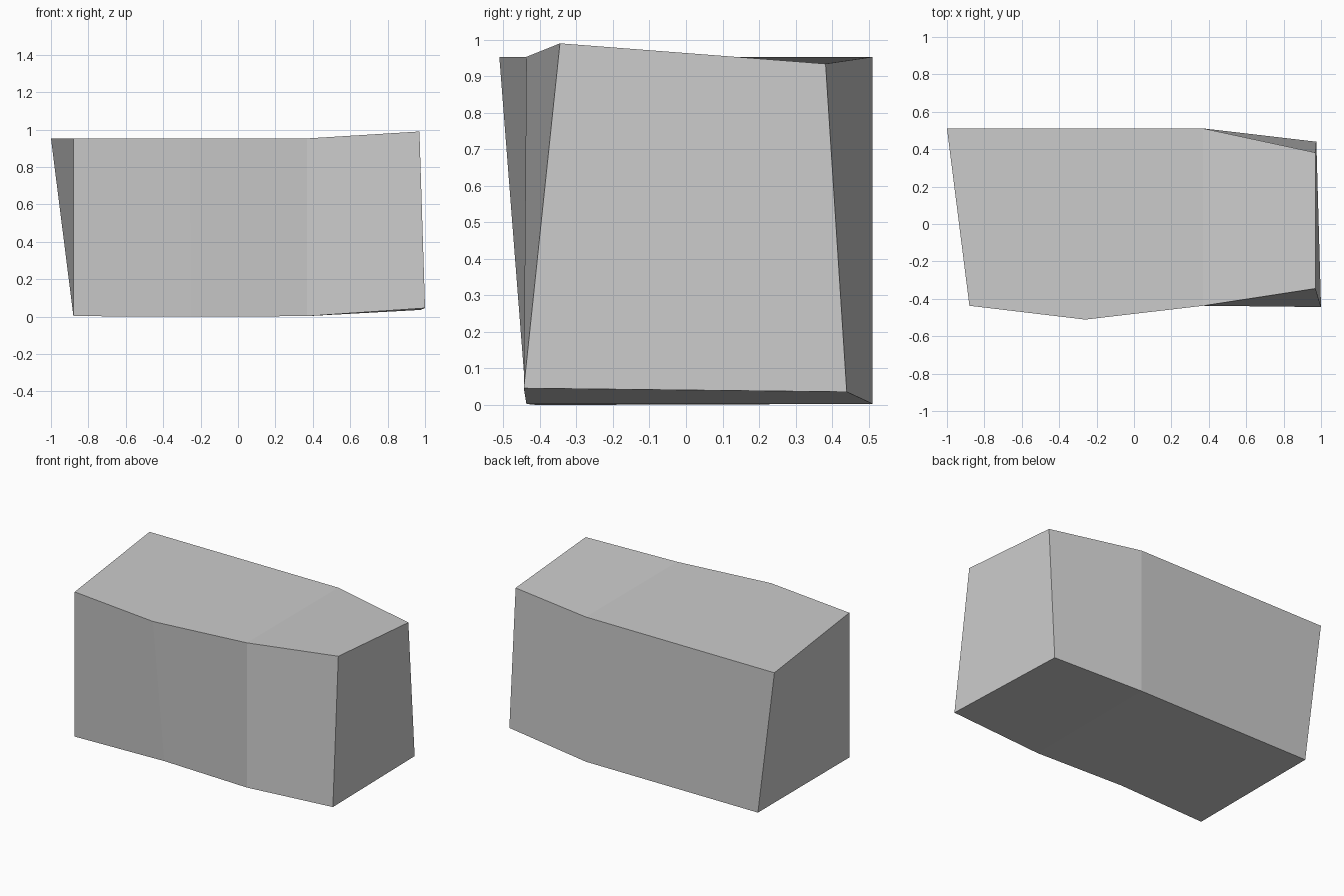
import bpy, bmesh

if "Cube" in bpy.data.objects:
    bpy.data.objects.remove(bpy.data.objects["Cube"])

# Matching bottom and top outlines, counter-clockwise from the left back corner
bottom = [(-0.88, 0.511, 0.003), (-0.88, -0.437, 0.003), (-0.25, -0.408, 0.0),
          (0.37, -0.437, 0.003), (1.0, -0.444, 0.046), (0.975, 0.44, 0.036),
          (0.37, 0.511, 0.003)]
top = [(-1.0, 0.511, 0.953), (-0.88, -0.437, 0.953), (-0.26, -0.511, 0.953),
       (0.37, -0.437, 0.953), (0.97, -0.345, 0.99), (0.97, 0.382, 0.934),
       (0.37, 0.511, 0.953)]

bm = bmesh.new()
low = [bm.verts.new(p) for p in bottom]
high = [bm.verts.new(p) for p in top]

# Side walls, starting at the upper corner so the twisted quads fold outwards
n = len(low)
for i in range(n):
    j = (i + 1) % n
    bm.faces.new((high[i], low[i], low[j], high[j]))

# Caps, each folded across the block where the right end starts to taper
for ring, right_end in ((low, (4, 3, 6, 5)), (high, (3, 4, 5, 6))):
    bm.faces.new([ring[i] for i in (0, 1, 2, 3, 6)])
    bm.faces.new([ring[i] for i in right_end])
bmesh.ops.recalc_face_normals(bm, faces=bm.faces[:])

# Faceted block
mesh = bpy.data.meshes.new("stone_block")
bm.to_mesh(mesh)
bm.free()
block = bpy.data.objects.new("stone_block", mesh)
bpy.context.collection.objects.link(block)
